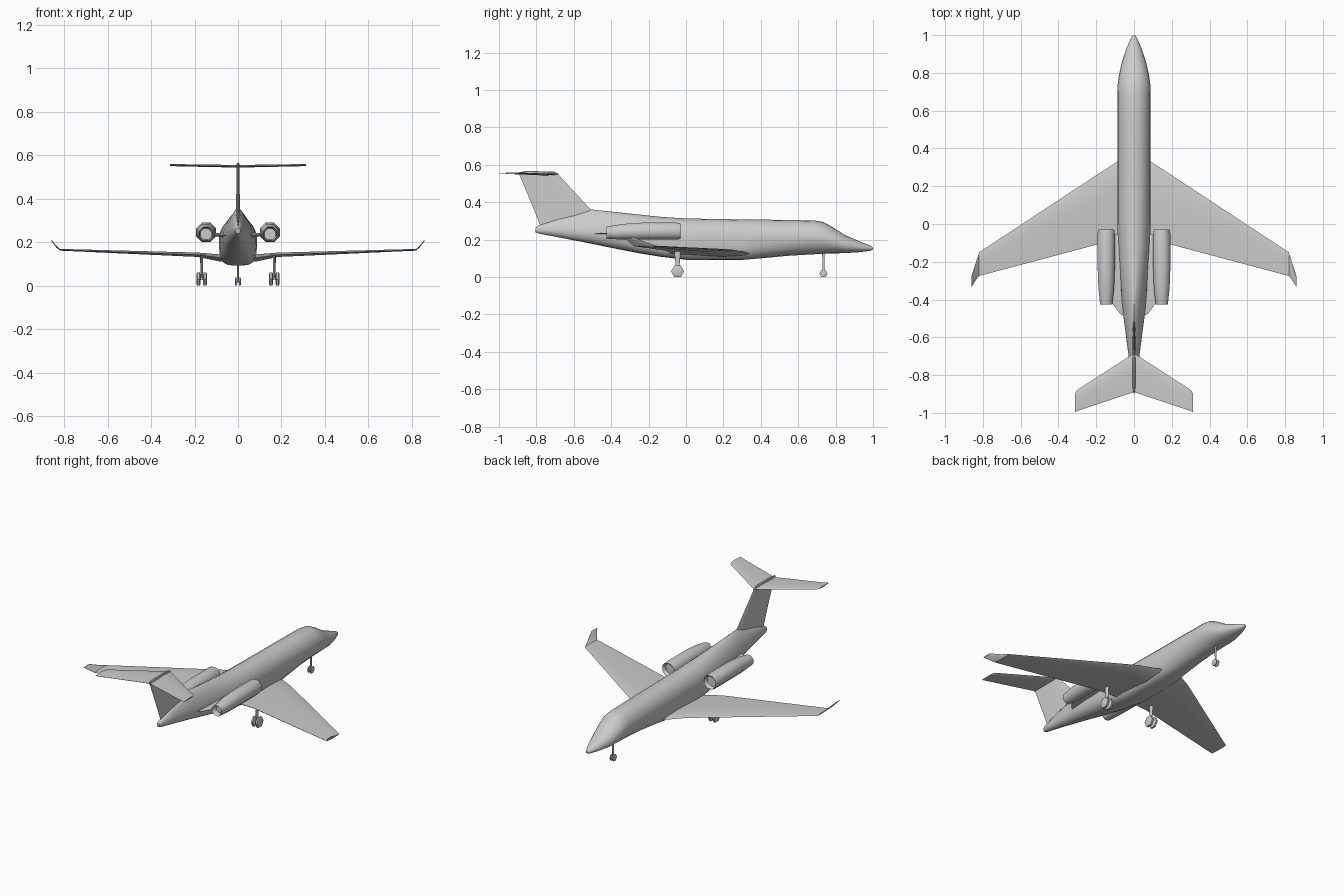
import bpy, bmesh, math
from math import sin, cos, pi, copysign


def loft(name, rings, mirror=False, angle=35):
    """Skin a list of equal-length point rings and cap both ends."""
    bm = bmesh.new()
    vs = [[bm.verts.new(p) for p in r] for r in rings]
    n = len(rings[0])
    for a, b in zip(vs, vs[1:]):
        for i in range(n):
            j = (i + 1) % n
            bm.faces.new((a[i], a[j], b[j], b[i]))
    bm.faces.new(vs[0])
    bm.faces.new(vs[-1])
    bmesh.ops.recalc_face_normals(bm, faces=bm.faces)
    me = bpy.data.meshes.new(name)
    bm.to_mesh(me)
    bm.free()
    me.shade_smooth()
    me.set_sharp_from_angle(angle=math.radians(angle))
    ob = bpy.data.objects.new(name, me)
    bpy.context.collection.objects.link(ob)
    if mirror:
        ob.modifiers.new("mirror", 'MIRROR')
    return ob


FOIL = [(0, 0), (.08, .6), (.35, 1), (1, .12), (1, -.12), (.35, -1), (.08, -.6)]


def surface(name, stations, mirror=True):
    """Wing-like part: stations are (x, y_lead, y_trail, z, half_thickness)."""
    loft(name, [[(x, a + (b - a) * u, z + t * v) for u, v in FOIL]
                for x, a, b, z, t in stations], mirror, 25)


def tube(name, x, z, profile, sides=8, mirror=True):
    """Body along y: profile is (y, radius, z_shift)."""
    loft(name, [[(x + r * cos((i + .5) * 2 * pi / sides), y,
                  z + dz + r * sin((i + .5) * 2 * pi / sides)) for i in range(sides)]
                for y, r, dz in profile], mirror, 50)


def post(name, x, y, z0, z1, w0, w1, d0, d1, mirror):
    loft(name, [[(x + w * cos(k * pi / 4), y + d * sin(k * pi / 4), z) for k in range(8)]
                for z, w, d in ((z0, w0, d0), (z1, w1, d1))], mirror, 50)


def wheel(name, x, y, r, w, mirror):
    h = r * sin(pi / 3)
    loft(name, [[(x + dx, y + s * r * cos(i * pi / 3), h + s * r * sin(i * pi / 3))
                 for i in range(6)]
                for dx, s in ((-w, .75), (-w * .6, 1), (w * .6, 1), (w, .75))], mirror, 30)


# fuselage: y, half width, bottom, widest height, top, top exponent, bottom exponent
body = [(1.0, .006, .147, .152, .158, 1, 1), (.985, .016, .140, .153, .168, 1, 1),
        (.93, .040, .133, .158, .190, 1, 1), (.85, .066, .128, .170, .224, 1, 1),
        (.785, .080, .126, .190, .266, 1, 1), (.735, .087, .124, .205, .294, 1, 1),
        (.69, .088, .122, .212, .302, 1, 1), (.55, .088, .114, .212, .305, 1, .95),
        (.40, .088, .100, .212, .307, 1, .8), (.29, .088, .091, .212, .308, 1, .62),
        (.0, .088, .092, .212, .313, 1, .55), (-.14, .083, .109, .215, .322, 1.05, .62),
        (-.25, .075, .127, .220, .334, 1.15, .75), (-.355, .069, .147, .228, .345, 1.25, .85),
        (-.505, .054, .178, .240, .361, 1.45, .95), (-.68, .031, .212, .250, .312, 1.2, 1),
        (-.79, .016, .233, .252, .275, 1, 1), (-.805, .010, .240, .252, .265, 1, 1)]
rings = []
for y, w, lo, mid, hi, et, eb in body:
    ring = []
    for i in range(20):
        c, s = cos(i * pi / 10), sin(i * pi / 10)
        e = et if s > 0 else eb
        h = hi - mid if s > 0 else mid - lo
        ring.append((w * copysign(abs(c) ** e, c), y,
                     mid + h * copysign(abs(s) ** e, s)))
    rings.append(ring)
loft("fuselage", rings, angle=45)

# wings and winglets
surface("wings", [(.03, .365, -.065, .122, .017), (.088, .33, -.08, .128, .016),
                  (.185, .268, -.106, .142, .010), (.82, -.15, -.275, .165, .004)])
surface("winglets", [(.82, -.15, -.275, .165, .004), (.836, -.20, -.295, .180, .004),
                     (.859, -.272, -.332, .209, .003)])

# engines with recessed intake and exhaust, plus pylons
tube("engines", .147, .245,
     [(-.055, .036, 0), (-.033, .041, 0), (-.03, .045, 0), (-.05, .049, 0), (-.24, .049, 0),
      (-.34, .045, -.003), (-.425, .035, -.008), (-.42, .030, -.008), (-.39, .028, -.008)])
surface("engine_pylons", [(.04, -.05, -.495, .232, .009), (.075, -.05, -.475, .232, .009),
                          (.118, -.06, -.415, .236, .008)])

# tail fin
fin = [(-.49, -.775, .27, .010), (-.505, -.782, .355, .009), (-.687, -.893, .553, .006)]
fin[0] = (-.46, -.78, .275, .010)
fin[1] = (-.510, -.80, .361, .009)
fin[1] = (-.510, -.813, .361, .009)
loft("tail_fin", [[(t * v, a + (b - a) * u, z) for u, v in FOIL] for a, b, z, t in fin], angle=25)
loft("fin_cap", [[(w * cos(i * pi / 4), y, z + h * sin(i * pi / 4)) for i in range(8)]
                 for y, w, z, h in ((-.68, .002, .550, .002), (-.71, .008, .556, .009),
                                    (-.86, .008, .556, .010), (-.897, .003, .553, .006))])

# tailplane
surface("tailplane", [(0, -.685, -.89, .549, .006), (.285, -.868, -.985, .554, .005),
                      (.303, -.882, -.992, .555, .005), (.312, -.90, -.996, .555, .004)])

# landing gear
post("main_gear_struts", .167, -.045, .03, .14, .006, .007, .007, .018, True)
post("nose_gear_strut", 0, .735, .02, .135, .005, .005, .005, .007, False)
for side, x in (("inner", .152), ("outer", .182)):
    wheel("main_wheels_" + side, x, -.045, .035, .009, True)
wheel("nose_wheels", .0085, .735, .022, .005, True)
tube("main_axles", .167, .031, [(-.053, .006, 0), (-.037, .006, 0)])
for name, x, y, z, mir in (("main_cross_axle", .167, -.045, .031, True),
                           ("nose_cross_axle", 0, .735, .019, False)):
    hw = .014 if mir else .008
    loft(name, [[(x + dx, y + .005 * cos(k * pi / 4), z + .005 * sin(k * pi / 4))
                 for k in range(8)] for dx in (-hw, hw)], mir)
